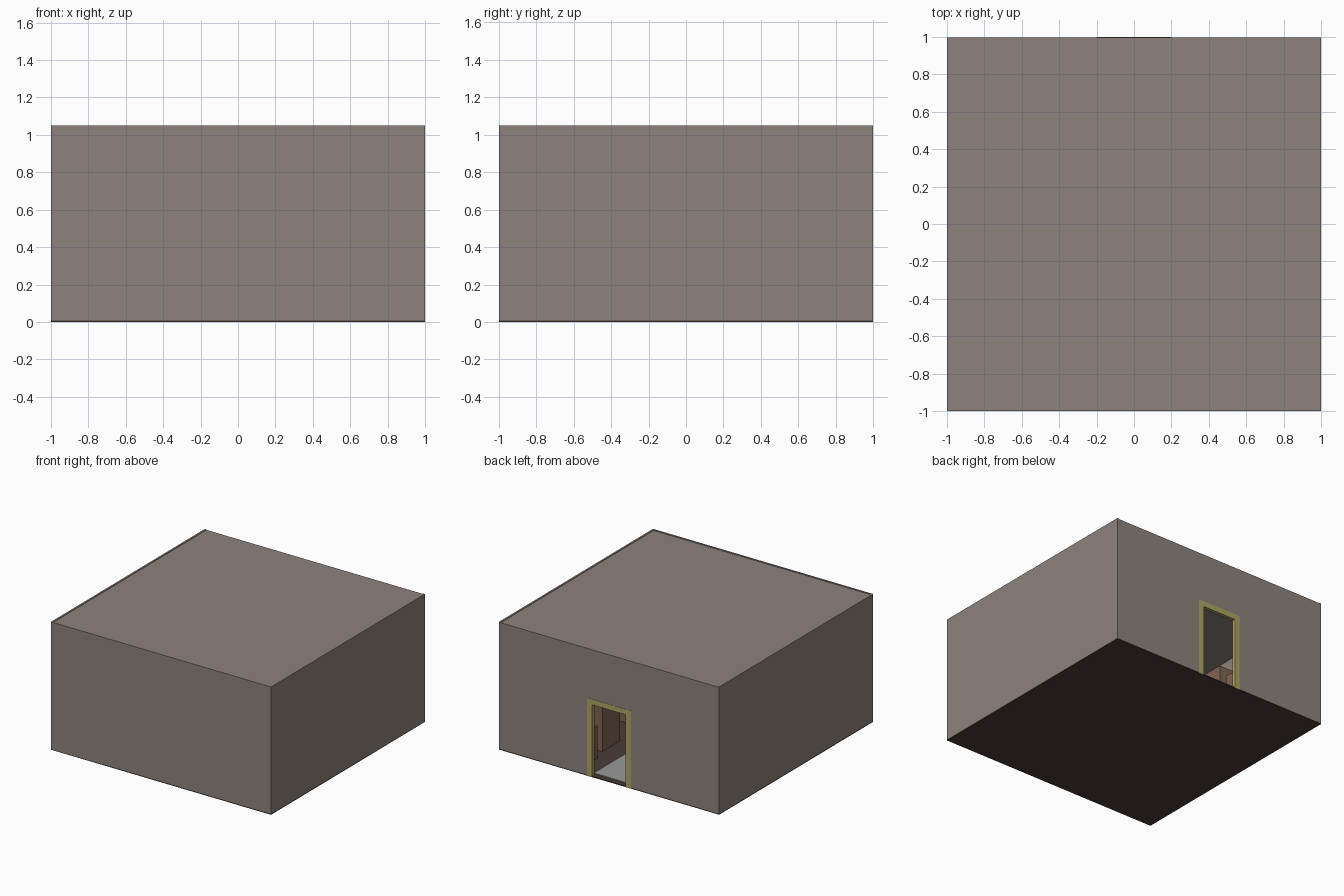
import bpy, bmesh

if "Cube" in bpy.data.objects:
    bpy.data.objects.remove(bpy.data.objects["Cube"])


def material(name, rgb):
    m = bpy.data.materials.new(name)
    m.diffuse_color = (*rgb, 1)
    m.use_nodes = True
    m.node_tree.nodes["Principled BSDF"].inputs["Base Color"].default_value = m.diffuse_color
    return m


WALL = material("plaster", (0.27, 0.225, 0.2))
FLOOR = material("dark_wood", (0.07, 0.047, 0.038))
TRIM = material("olive_trim", (0.42, 0.38, 0.13))
WOOD = material("brown_wood", (0.22, 0.13, 0.09))
RUG = material("grey_rug", (0.32, 0.32, 0.32))


def finish(name, bm, mat):
    bmesh.ops.recalc_face_normals(bm, faces=bm.faces)
    me = bpy.data.meshes.new(name)
    bm.to_mesh(me)
    bm.free()
    me.materials.append(mat)
    ob = bpy.data.objects.new(name, me)
    bpy.context.collection.objects.link(ob)
    return ob


def box(name, lo, hi, mat):
    bm = bmesh.new()
    bmesh.ops.create_cube(bm, size=1)
    for v in bm.verts:
        v.co = [(a + b) / 2 + c * (b - a) for a, b, c in zip(lo, hi, v.co)]
    return finish(name, bm, mat)


def upright(name, profile, y0, y1, mat):
    """Extrude an x/z outline from y0 to y1."""
    bm = bmesh.new()
    face = bm.faces.new([bm.verts.new((x, y0, z)) for x, z in profile])
    ext = bmesh.ops.extrude_face_region(bm, geom=[face])
    for v in ext["geom"]:
        if isinstance(v, bmesh.types.BMVert):
            v.co.y = y1
    return finish(name, bm, mat)


def arch(outer, inner, top, inner_top, z0=0):
    """Outline of a rectangle with a doorway cut from its bottom."""
    return [(-outer, z0), (-outer, top), (outer, top), (outer, z0),
            (inner, z0), (inner, inner_top), (-inner, inner_top), (-inner, z0)]


H, T = 1.05, 0.015

# Shell: floor, roof and walls
box("floor", (-1, -1, 0), (1, 0.998, 0.008), FLOOR)
box("roof", (-1 + T, -1 + T, H - 0.03), (1 - T, 0.998, H - 0.004), WALL)
box("front_wall", (-1, -1, 0.004), (1, -1 + T, H), WALL)
for side, s in (("left", -1), ("right", 1)):
    a, b = sorted((s, s * (1 - T)))
    box(side + "_wall", (a, -1 + T, 0.004), (b, 0.998, H), WALL)
upright("back_wall", arch(1 - T, 0.16, H - 0.03, 0.6, 0.008), 0.98, 0.998, WALL)

# Door trim around the opening
upright("door_frame", arch(0.2, 0.152, 0.64, 0.595), 0.97, 1.0, TRIM)

# Runner on the floor leading in from the door
box("floor_runner", (-0.17, -0.7, 0.008), (0.17, 0.955, 0.014), RUG)

# Cabinets and low stools along both sides of the runner
for side, s in (("left", -1), ("right", 1)):
    a, b = sorted((s * 0.34, s * 0.75))
    for i, y in enumerate((0.37, -0.15, -0.67)):
        box(f"{side}_cabinet_{i}", (a, y, 0.008), (b, y + 0.23, 0.44), WOOD)
    a, b = sorted((s * 0.30, s * 0.5))
    box(side + "_stool", (a, 0.72, 0.008), (b, 0.92, 0.28), WOOD)
